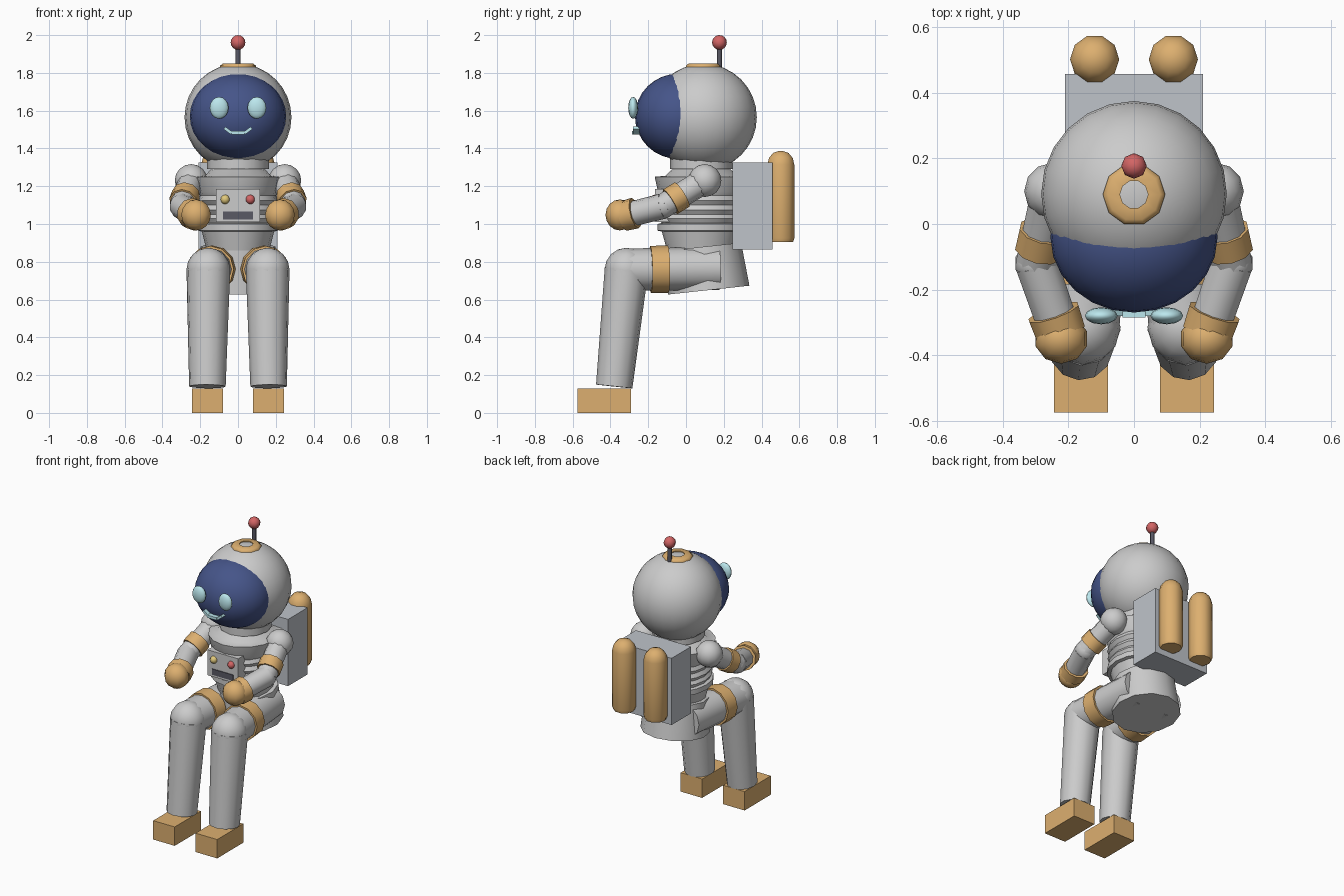
import bpy, bmesh, math
from mathutils import Vector

if "Cube" in bpy.data.objects:
    bpy.data.objects.remove(bpy.data.objects["Cube"])


def material(name, rgb):
    m = bpy.data.materials.new(name)
    m.diffuse_color = (*rgb, 1)
    m.use_nodes = True
    m.node_tree.nodes["Principled BSDF"].inputs["Base Color"].default_value = m.diffuse_color
    return m


ORANGE = material("orange", (0.72, 0.43, 0.16))
BLUE = material("dark_blue", (0.06, 0.09, 0.25))
CYAN = material("cyan", (0.5, 0.8, 0.85))
RED = material("red", (0.65, 0.13, 0.13))
YELLOW = material("yellow", (0.75, 0.58, 0.2))
DARK = material("dark_grey", (0.1, 0.1, 0.13))
STEEL = material("steel", (0.52, 0.55, 0.59))


def finish(name, mat, smooth=True):
    ob = bpy.context.object
    ob.name = name
    if mat:
        ob.data.materials.append(mat)
    if smooth:
        bpy.ops.object.shade_smooth_by_angle(angle=math.radians(50))
    return ob


def ball(name, loc, r, mat=None, seg=12, rings=8, scale=(1, 1, 1), rot=(0, 0, 0)):
    bpy.ops.mesh.primitive_uv_sphere_add(segments=seg, ring_count=rings, radius=r,
                                         location=loc, rotation=rot)
    bpy.context.object.scale = scale
    return finish(name, mat)


def tube(name, a, b, ra, rb, mat=None, seg=12):
    a, b = Vector(a), Vector(b)
    bpy.ops.mesh.primitive_cone_add(vertices=seg, radius1=ra, radius2=rb,
                                    depth=(b - a).length, location=(a + b) / 2)
    ob = bpy.context.object
    ob.rotation_euler = (b - a).to_track_quat('Z', 'Y').to_euler()
    return finish(name, mat)


def box(name, lo, hi, mat=None, tilt=0):
    lo, hi = Vector(lo), Vector(hi)
    bpy.ops.mesh.primitive_cube_add(size=1, location=(lo + hi) / 2, rotation=(0, tilt, 0))
    bpy.context.object.scale = hi - lo
    return finish(name, mat, False)


def lathe(name, profile, loc, mat=None, seg=16, scale=(1, 1, 1), closed=False):
    bm = bmesh.new()
    rows = [[bm.verts.new((r * math.cos(2 * math.pi * i / seg),
                           r * math.sin(2 * math.pi * i / seg), z))
             for i in range(seg)] for r, z in profile]
    pairs = list(zip(rows, rows[1:]))
    if closed:
        pairs.append((rows[-1], rows[0]))
    else:
        bm.faces.new(rows[0])
        bm.faces.new(rows[-1])
    for p, q in pairs:
        for i in range(seg):
            j = (i + 1) % seg
            bm.faces.new((p[i], p[j], q[j], q[i]))
    bmesh.ops.recalc_face_normals(bm, faces=bm.faces)
    me = bpy.data.meshes.new(name)
    bm.to_mesh(me)
    bm.free()
    ob = bpy.data.objects.new(name, me)
    bpy.context.collection.objects.link(ob)
    bpy.ops.object.select_all(action='DESELECT')
    ob.select_set(True)
    bpy.context.view_layer.objects.active = ob
    ob.location, ob.scale = loc, scale
    return finish(name, mat)


# Helmet, visor and face
ball("helmet", (0, 0.092, 1.565), 0.283, None, 24, 16)
ball("visor", (0, -0.04, 1.57), 1, BLUE, 24, 16, (0.255, 0.23, 0.226), (0, 0, 0))
lathe("helmet_ring", [(0.043, 1.82), (0.095, 1.815), (0.095, 1.838), (0.08, 1.85), (0.043, 1.85)],
      (0, 0.09, 0), ORANGE, 10, closed=True)
box("mouth_middle", (-0.035, -0.285, 1.474), (0.035, -0.235, 1.492), CYAN)
for s in (-1, 1):
    ball("eye", (s * 0.1, -0.28, 1.615), 1, CYAN, 12, 8, (0.05, 0.026, 0.058))
    box("mouth_corner", (s * 0.053 - 0.023, -0.28, 1.487), (s * 0.053 + 0.023, -0.23, 1.503),
        CYAN, -s * 0.65)

# Antenna
tube("antenna_rod", (0, 0.177, 1.8), (0, 0.177, 1.94), 0.013, 0.013, DARK, 8)
ball("antenna_tip", (0, 0.177, 1.961), 0.039, RED, 8, 8)

# Torso with ribbed waist and belt, neck ring
lathe("torso", [(0.18, 0.86), (0.208, 0.96), (0.232, 0.965), (0.232, 1.0), (0.21, 1.005),
                (0.225, 1.03), (0.21, 1.05), (0.228, 1.075), (0.212, 1.1), (0.23, 1.125),
                (0.218, 1.15), (0.228, 1.17), (0.246, 1.25), (0.19, 1.255), (0.15, 1.295)],
      (0, 0.08, 0), None, 16, (0.92, 1, 1))
lathe("neck_ring", [(0.165, 1.29), (0.165, 1.345)], (0, 0.08, 0), None, 12)
tube("pelvis", (0, 0.12, 0.65), (0, 0.095, 0.88), 0.217, 0.198)

# Chest control panel
box("chest_panel", (-0.117, -0.165, 1.01), (0.117, -0.08, 1.185))
ball("left_dial", (-0.068, -0.165, 1.13), 0.025, YELLOW, 10, 6)
ball("right_dial", (0.065, -0.165, 1.13), 0.025, RED, 10, 6)
box("panel_slot", (-0.08, -0.17, 1.025), (0.08, -0.15, 1.065), DARK)

# Backpack
box("backpack", (-0.21, 0.245, 0.865), (0.21, 0.457, 1.325), STEEL)

for s in (-1, 1):
    # Air tanks
    lathe("air_tank", [(0.068, 0.905), (0.075, 0.925), (0.075, 1.315), (0.066, 1.35),
                       (0.042, 1.377), (0.012, 1.386)], (s * 0.12, 0.502, 0), ORANGE, 10)

    # Arms
    shoulder, elbow = Vector((s * 0.248, 0.1, 1.23)), Vector((s * 0.298, -0.12, 1.095))
    wrist = Vector((s * 0.235, -0.3, 1.05))
    ball("shoulder", shoulder, 0.087)
    tube("upper_arm", shoulder, elbow, 0.068, 0.065, None, 10)
    tube("arm_band", shoulder.lerp(elbow, 0.55), shoulder.lerp(elbow, 0.83), 0.076, 0.076, ORANGE, 10)
    ball("elbow", elbow, 0.066, None, 10, 8)
    tube("forearm", elbow, wrist, 0.068, 0.066, None, 10)
    tube("cuff", elbow.lerp(wrist, 0.83), elbow.lerp(wrist, 1.18), 0.083, 0.08, ORANGE, 10)
    ball("hand", (s * 0.222, -0.35, 1.048), 0.082, ORANGE, 10, 8, (1, 0.93, 1))

    # Legs
    hip, knee = Vector((s * 0.115, 0.175, 0.765)), Vector((s * 0.157, -0.315, 0.758))
    ankle = Vector((s * 0.162, -0.38, 0.14))
    tube("thigh", hip, knee, 0.114, 0.112)
    tube("thigh_band", hip.lerp(knee, 0.55), hip.lerp(knee, 0.74), 0.126, 0.124, ORANGE)
    ball("knee", knee, 0.116)
    tube("shin", knee, ankle, 0.116, 0.097)
    box("boot", (s * 0.162 - 0.082, -0.575, 0), (s * 0.162 + 0.082, -0.29, 0.13), ORANGE)
